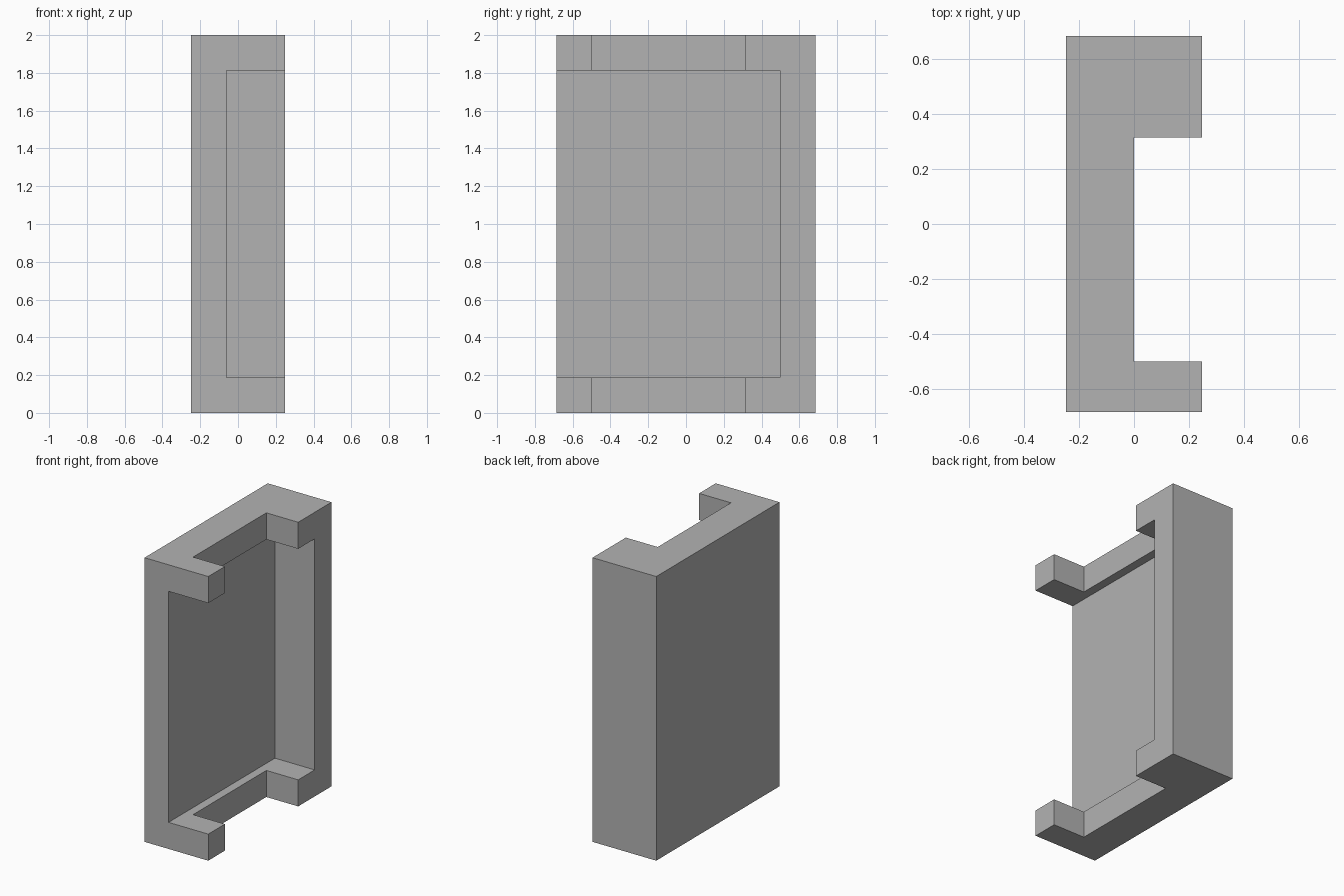
import bpy
import bmesh

cube = bpy.data.objects.get("Cube")
if cube:
    bpy.data.objects.remove(cube, do_unlink=True)

# Single grey material
grey = bpy.data.materials.new("plain_grey")
grey.use_nodes = True
colour = (0.45, 0.45, 0.45, 1)
grey.diffuse_color = colour
grey.node_tree.nodes["Principled BSDF"].inputs["Base Color"].default_value = colour


def prism(name, outline, bottom, top):
    """Extrude a plan outline upward into a flat-faced solid."""
    bm = bmesh.new()
    base = bm.faces.new([bm.verts.new((x, y, bottom)) for x, y in outline])
    grown = bmesh.ops.extrude_face_region(bm, geom=[base])["geom"]
    verts = [v for v in grown if isinstance(v, bmesh.types.BMVert)]
    bmesh.ops.translate(bm, verts=verts, vec=(0, 0, top - bottom))
    bmesh.ops.recalc_face_normals(bm, faces=bm.faces)
    mesh = bpy.data.meshes.new(name)
    bm.to_mesh(mesh)
    bm.free()
    mesh.materials.append(grey)
    obj = bpy.data.objects.new(name, mesh)
    bpy.context.collection.objects.link(obj)
    return obj


X, Y, HEIGHT, WALL = 0.248, 0.685, 2.0, 0.187

# Case body: C-shaped plan with an open notch on its left side
case = prism("bracket_case", [
    (-X, -Y), (X, -Y), (X, -0.5), (0, -0.5),
    (0, 0.315), (X, 0.315), (X, Y), (-X, Y)], 0, HEIGHT)

# Pocket: open to the front and left, leaving side, back, floor and roof walls
inner_x, inner_y = WALL - X, Y - WALL
pocket = prism("pocket_cutter", [
    (inner_x, -1), (1, -1), (1, inner_y), (inner_x, inner_y)], WALL, HEIGHT - WALL)
pocket.hide_render = True

cut = case.modifiers.new("pocket", "BOOLEAN")
cut.operation = "DIFFERENCE"
cut.solver = "EXACT"
cut.object = pocket
bpy.context.view_layer.objects.active = case
bpy.ops.object.modifier_apply(modifier=cut.name)
bpy.data.objects.remove(pocket, do_unlink=True)
